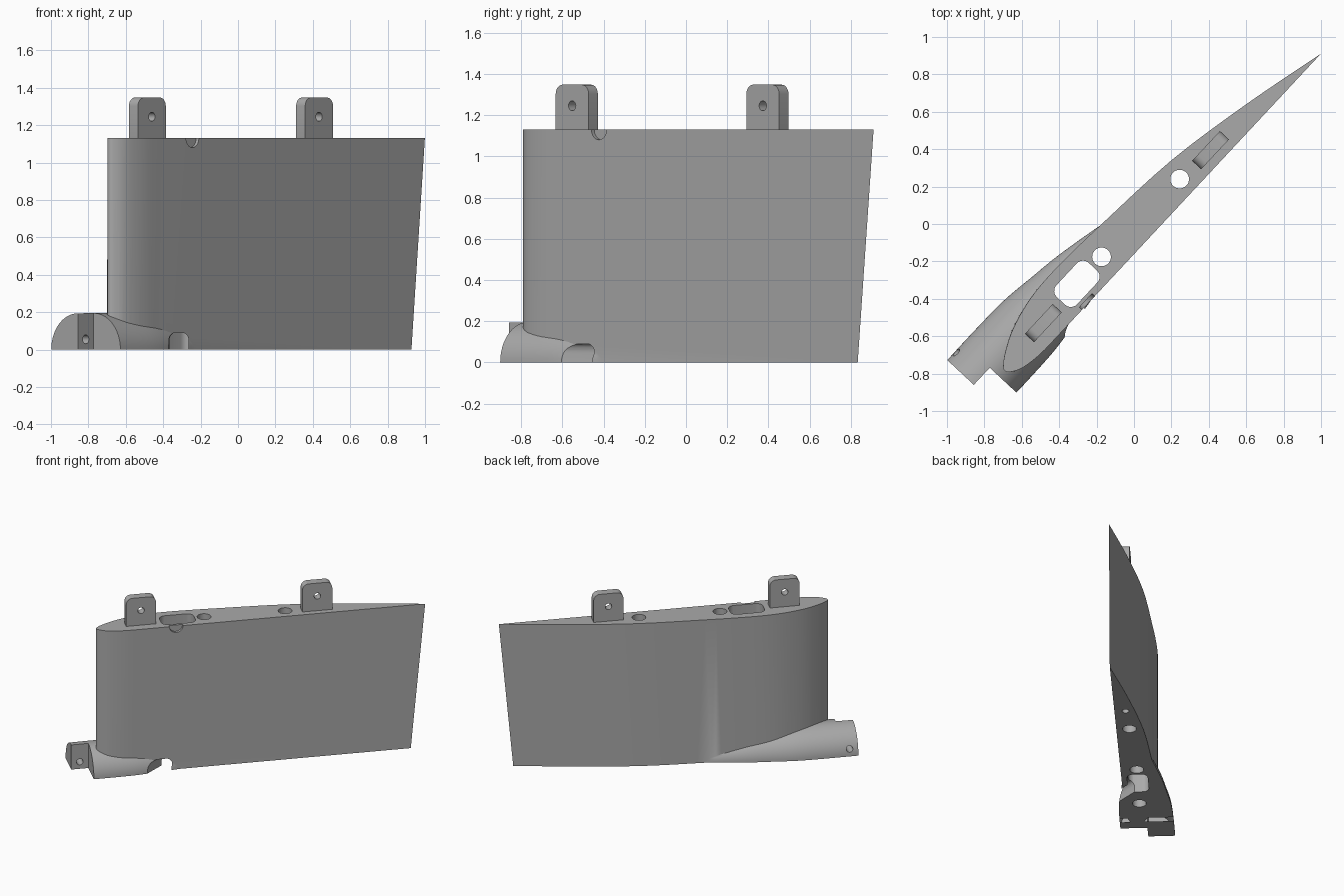
import bpy, bmesh, math
from mathutils import Matrix, Vector

if "Cube" in bpy.data.objects:
    bpy.data.objects.remove(bpy.data.objects["Cube"])

TURN = Matrix.Rotation(math.radians(47), 4, 'Z')   # chord direction in plan
TOP = 1.13
grey = bpy.data.materials.new("plain grey")
grey.diffuse_color = (0.4, 0.4, 0.4, 1)
grey.use_nodes = True
grey.node_tree.nodes["Principled BSDF"].inputs["Base Color"].default_value = grey.diffuse_color


def finish(name, bm):
    bmesh.ops.recalc_face_normals(bm, faces=bm.faces)
    me = bpy.data.meshes.new(name)
    bm.to_mesh(me)
    bm.free()
    me.materials.append(grey)
    ob = bpy.data.objects.new(name, me)
    bpy.context.collection.objects.link(ob)
    return ob


def loft(name, rings):
    """Closed skin through rings of equal point count, capped at both ends."""
    bm = bmesh.new()
    rows = [[bm.verts.new(p) for p in r] for r in rings]
    n = len(rows[0])
    for a, b in zip(rows, rows[1:]):
        for i in range(n):
            j = (i + 1) % n
            bm.faces.new((a[i], a[j], b[j], b[i]))
    bm.faces.new(rows[0])
    bm.faces.new(rows[-1])
    return finish(name, bm)


def smooth_points(pts, steps):
    """Catmull-Rom curve through the points."""
    p = [Vector(q) for q in pts]
    p = [2 * p[0] - p[1]] + p + [2 * p[-1] - p[-2]]
    out = []
    for a, b, c, d in zip(p, p[1:], p[2:], p[3:]):
        for k in range(steps):
            t = k / steps
            out.append(0.5 * (2 * b + (c - a) * t + (2 * a - 5 * b + 4 * c - d) * t * t
                              + (3 * b - a - 3 * c + d) * t ** 3))
    return out + [p[-2]]


def rounded(w, h, radii, steps=6):
    """Rectangle outline with a radius for the bottom and top corners."""
    out = []
    for k, (sx, sy) in enumerate([(1, 1), (-1, 1), (-1, -1), (1, -1)]):
        r = radii[0] if sy < 0 else radii[1]
        for i in range(steps + 1):
            a = math.pi / 2 * (k + i / steps)
            out.append((sx * (w / 2 - r) + r * math.cos(a), sy * (h / 2 - r) + r * math.sin(a)))
    return out


def rod(r, axis, c, length, name="cutter"):
    bm = bmesh.new()
    bmesh.ops.create_cone(bm, cap_ends=True, segments=32, radius1=r, radius2=r, depth=length)
    m = Matrix.Translation(c)
    if axis == 'Y':
        m = m @ Matrix.Rotation(math.pi / 2, 4, 'X')
    bm.transform(m)
    return finish(name, bm)


def combine(ob, other, op):
    mod = ob.modifiers.new("bool", 'BOOLEAN')
    mod.object, mod.operation, mod.solver = other, op, 'EXACT'
    me = bpy.data.meshes.new_from_object(ob.evaluated_get(bpy.context.evaluated_depsgraph_get()))
    ob.modifiers.clear()
    ob.data = me
    bpy.data.objects.remove(other)


def place(ob):
    ob.data.transform(TURN)
    bpy.ops.object.select_all(action='DESELECT')
    ob.select_set(True)
    bpy.context.view_layer.objects.active = ob
    bpy.ops.object.shade_smooth_by_angle(angle=math.radians(30))


# fin: flat on one side, cambered on the other, shorter chord at the bottom
section = smooth_points([(1.347, -.11), (.877, -.002), (.385, .086), (-.116, .126), (-.35, .14),
                         (-.546, .143), (-.7, .128), (-.853, .09), (-.97, .036), (-1.03, -.005),
                         (-1.045, -.03), (-1.03, -.055), (-.97, -.088), (-.85, -.108), (-.7, -.11)], 4)
fin = loft("fin", [[(-1.045 + (p.x + 1.045) * s, p.y, z) for p in section]
                   for z, s in ((0, .956), (TOP, 1))])

# half-round nose that tapers back into the fin
profile = smooth_points([(-1.213, .194), (-1.0, .195), (-.777, .19), (-.58, .166),
                         (-.39, .14), (-.116, .084), (.1, .03)], 4)
nose = loft("nose", [[(p.x, .04 + p.y * math.cos(a), p.y * math.sin(a))
                      for a in (math.pi * i / 32 for i in range(33))] for p in profile])
combine(fin, nose, 'UNION')


def cut(c):
    combine(fin, c, 'DIFFERENCE')


# lap joint step and pin hole in the nose
cut(loft("step", [[(u, v, z) for u, v in ((-1.4, -.4), (-1.088, -.4), (-1.088, .04), (-1.4, .04))]
                  for z in (-.1, .4)]))
cut(rod(.024, 'Y', (-1.15, .1, .055), .6))
# two rod holes right through
for u, v in ((-.247, .007), (.342, -.015)):
    cut(rod(.05, 'Z', (u, v, .6), 1.6))
# blind bolt holes under the lugs
for u, v, r in ((-.735, 0, .05), (.6, -.03, .025)):
    cut(rod(r, 'Z', (u, v, .1), .5))
# rounded pocket right through
cut(loft("pocket", [[(-.442 + x, .005 + y, z) for x, y in rounded(.25, .15, (.045, .045))]
                    for z in (-.1, 1.3)]))
# arched channel from the pocket to the flat side
arch = rounded(.155, .29, (.001, .045))
cut(loft("channel", [[(u + x, v, z - .055) for x, z in arch] for u, v in ((-.46, .0), (-.66, -.18))]))
# finger notch on the top edge
cut(rod(.05, 'Y', (-.475, -.16, TOP), .14))
place(fin)

# two mounting lugs with rounded tops and a cross hole
for name, u, v in (("front_lug", -.718, -.007), ("rear_lug", .568, -.03)):
    lug = loft(name, [[(u + x, v + s * .033, TOP + .1 + y) for x, y in rounded(.218, .235, (.001, .045))]
                      for s in (-1, 1)])
    combine(lug, rod(.024, 'Y', (u, v, 1.245), .3), 'DIFFERENCE')
    place(lug)
